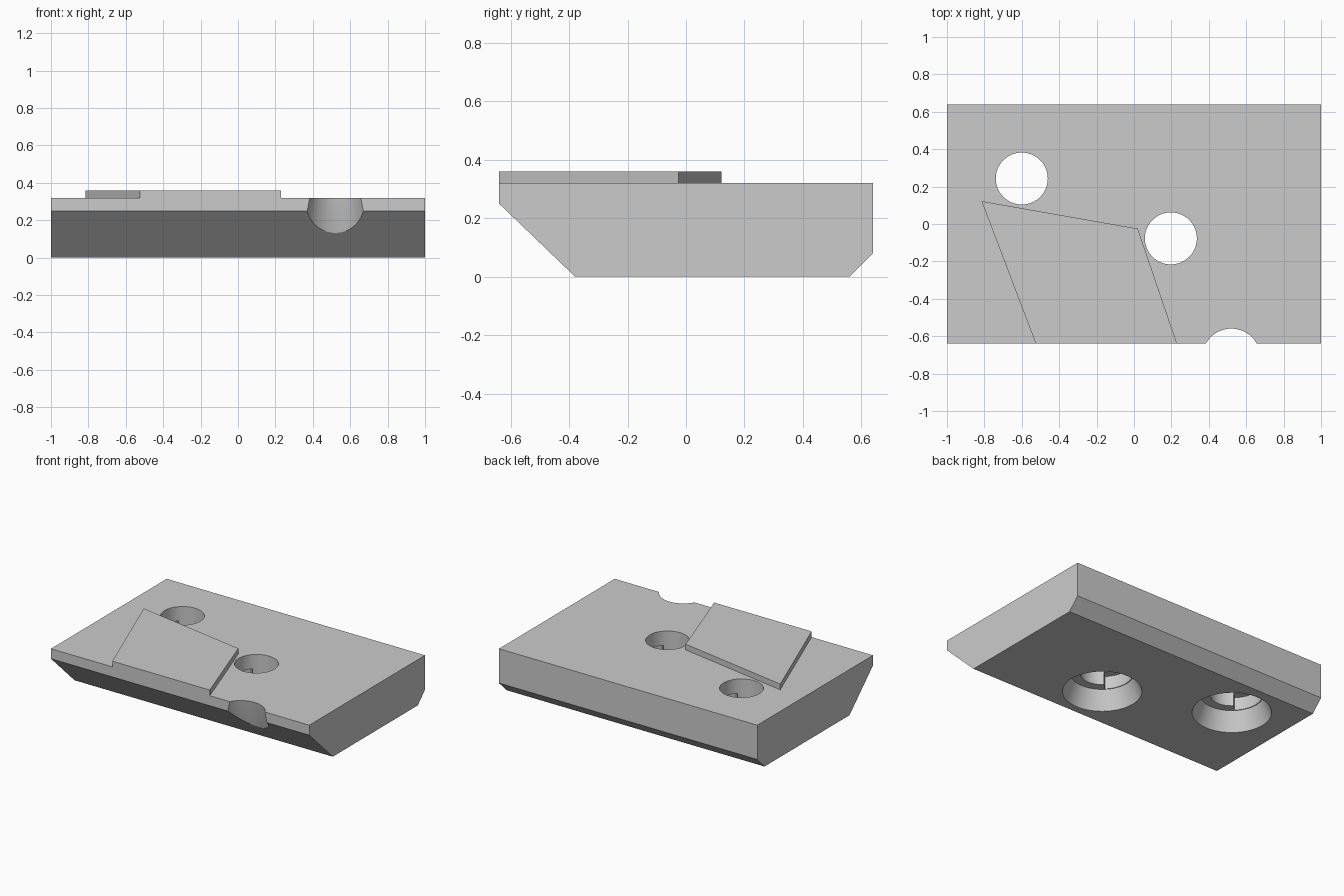
import bpy, bmesh, math

if "Cube" in bpy.data.objects:
    bpy.data.objects.remove(bpy.data.objects["Cube"])

grey = bpy.data.materials.new("light_grey")
grey.diffuse_color = (0.6, 0.6, 0.6, 1)
grey.use_nodes = True
grey.node_tree.nodes["Principled BSDF"].inputs["Base Color"].default_value = grey.diffuse_color


def loft(name, rings):
    """Solid from equal-length rings of points, capped at both ends."""
    bm = bmesh.new()
    loops = [[bm.verts.new(p) for p in ring] for ring in rings]
    n = len(loops[0])
    for a, b in zip(loops, loops[1:]):
        for i in range(n):
            j = (i + 1) % n
            bm.faces.new((a[i], a[j], b[j], b[i]))
    bm.faces.new(loops[0][::-1])
    bm.faces.new(loops[-1])
    bmesh.ops.recalc_face_normals(bm, faces=bm.faces[:])
    mesh = bpy.data.meshes.new(name)
    bm.to_mesh(mesh)
    bm.free()
    mesh.materials.append(grey)
    obj = bpy.data.objects.new(name, mesh)
    bpy.context.collection.objects.link(obj)
    return obj


def turned(name, x, y, profile, n=64):
    """Round solid from (radius, height) pairs."""
    return loft(name, [[(x + r * math.cos(2 * math.pi * i / n),
                         y + r * math.sin(2 * math.pi * i / n), z)
                        for i in range(n)] for r, z in profile])


def wedge(name, x, y, r, start, z0, z1, n=16):
    """Quarter pie slice starting at the given angle in degrees."""
    pts = [(x, y)]
    for i in range(n + 1):
        a = math.radians(start + 90 * i / n)
        pts.append((x + r * math.cos(a), y + r * math.sin(a)))
    return loft(name, [[(px, py, z) for px, py in pts] for z in (z0, z1)])


def cut(target, cutter):
    cutter.hide_render = True
    mod = target.modifiers.new("cut", 'BOOLEAN')
    mod.operation = 'DIFFERENCE'
    mod.solver = 'EXACT'
    mod.object = cutter
    bpy.context.view_layer.objects.active = target
    bpy.ops.object.modifier_apply(modifier=mod.name)
    bpy.data.objects.remove(cutter)


# Base plate with chamfered lower front and back edges
side = [(-0.64, 0.25), (-0.38, 0), (0.56, 0), (0.64, 0.08), (0.64, 0.32), (-0.64, 0.32)]
plate = loft("base_plate", [[(x, y, z) for y, z in side] for x in (-1, 1)])

# Two screw holes: flared underside, through bore, two twist-lock recesses
for x, y in ((-0.6, 0.243), (0.197, -0.077)):
    cut(plate, turned("flare", x, y, [(0.27, -0.05), (0.2, 0.13)]))
    cut(plate, turned("bore", x, y, [(0.139, 0.05), (0.139, 0.4)]))
    for start in (-45, 135):
        cut(plate, wedge("recess", x, y, 0.195, start, 0.1, 0.22))

# Half-open flared notch on the front edge
cut(plate, turned("notch", 0.52, -0.715,
                  [(0.235, -0.02), (0.198, 0.13), (0.168, 0.25), (0.153, 0.335)]))

# Raised skewed pad on the top
outline = [(-0.815, 0.122), (-0.525, -0.64), (0.23, -0.64), (0.02, -0.025)]
pad = loft("raised_pad", [[(x, y, z) for x, y in outline] for z in (0.32, 0.36)])

# Smooth the round walls, keep edges sharp
bpy.ops.object.select_all(action='DESELECT')
plate.select_set(True)
bpy.context.view_layer.objects.active = plate
bpy.ops.object.shade_smooth_by_angle(angle=math.radians(25))
